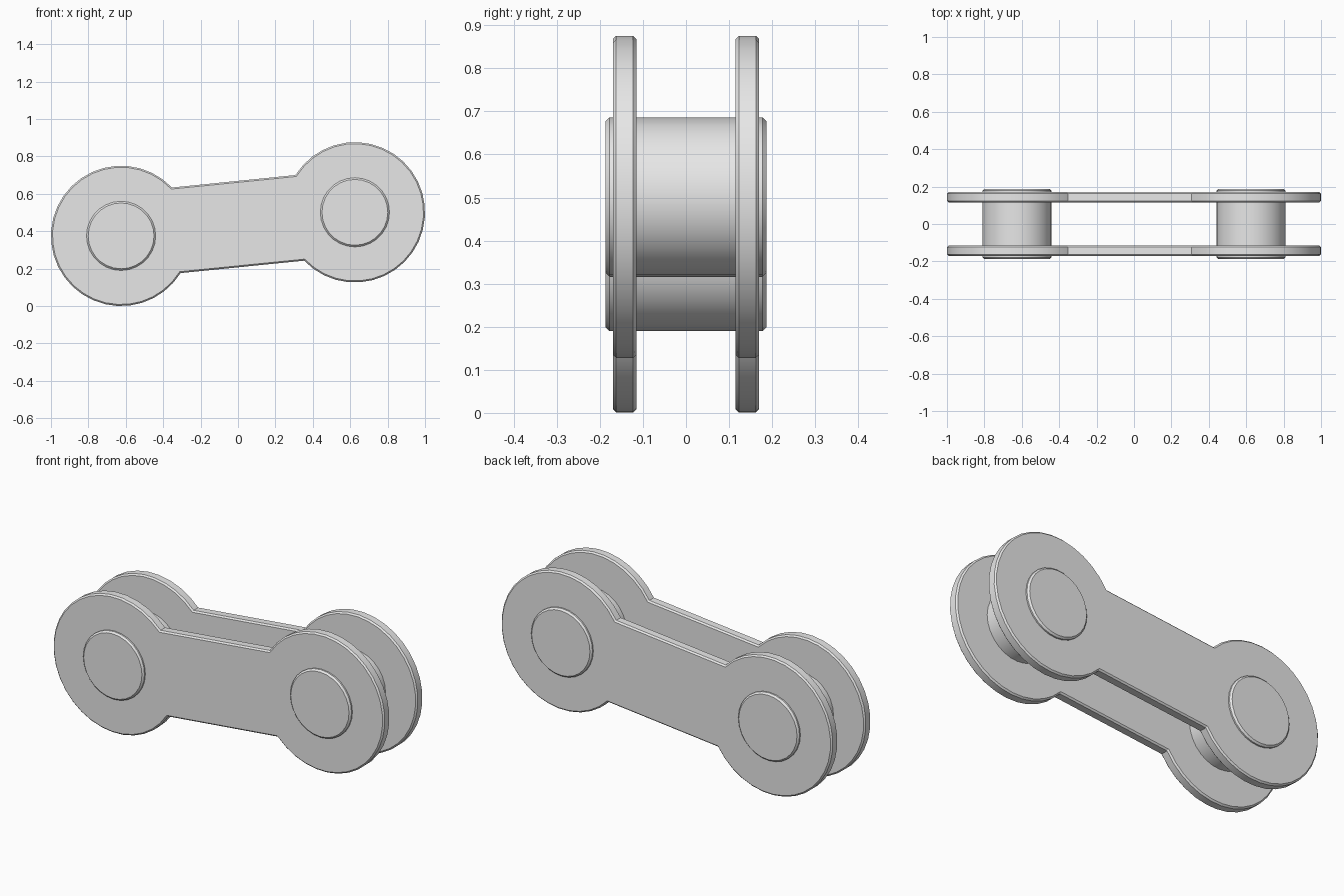
import bpy
import bmesh
from math import asin, atan2, cos, pi, radians, sin
from mathutils import Vector

cube = bpy.data.objects.get("Cube")
if cube:
    bpy.data.objects.remove(cube, do_unlink=True)

LEFT_END = Vector((0.625, 0.501))    # (x, z) of the raised eye
RIGHT_END = Vector((-0.625, 0.375))  # (x, z) of the lowered eye
EYE_RADIUS = 0.375
PIN_RADIUS = 0.185
WEB_HALF = 0.23

steel = bpy.data.materials.new("light_grey_steel")
steel.use_nodes = True
grey = (0.8, 0.8, 0.8, 1)
steel.diffuse_color = grey
steel.node_tree.nodes["Principled BSDF"].inputs["Base Color"].default_value = grey


def arc(center, radius, start, end, steps):
    """Points along an arc in the x-z plane."""
    angles = [start + (end - start) * i / steps for i in range(steps + 1)]
    return [center + radius * Vector((cos(a), sin(a))) for a in angles]


def prism(name, outline, y0, y1, bevel):
    """Extrude an x-z outline along y and chamfer its rims."""
    bm = bmesh.new()
    face = bm.faces.new([bm.verts.new((p.x, y0, p.y)) for p in outline])
    result = bmesh.ops.extrude_face_region(bm, geom=[face])
    moved = [v for v in result["geom"] if isinstance(v, bmesh.types.BMVert)]
    bmesh.ops.translate(bm, verts=moved, vec=(0, y1 - y0, 0))
    bmesh.ops.recalc_face_normals(bm, faces=bm.faces)
    rims = [e for e in bm.edges if abs(e.verts[0].co.y - e.verts[1].co.y) < 1e-5]
    bmesh.ops.bevel(bm, geom=rims, offset=bevel, segments=1, affect="EDGES")
    mesh = bpy.data.meshes.new(name)
    bm.to_mesh(mesh)
    bm.free()
    mesh.materials.append(steel)
    obj = bpy.data.objects.new(name, mesh)
    bpy.context.collection.objects.link(obj)
    bpy.ops.object.select_all(action="DESELECT")
    obj.select_set(True)
    bpy.context.view_layer.objects.active = obj
    bpy.ops.object.shade_smooth_by_angle(angle=radians(30))
    return obj


# Side plates: two round eyes joined by a straight web
axis = LEFT_END - RIGHT_END
tilt = atan2(axis.y, axis.x)
neck = asin(WEB_HALF / EYE_RADIUS)
plate = arc(LEFT_END, EYE_RADIUS, tilt - pi + neck, tilt + pi - neck, 28)
plate += arc(RIGHT_END, EYE_RADIUS, tilt + neck, tilt + 2 * pi - neck, 28)
prism("front_plate", plate, -0.17, -0.115, 0.008)
prism("back_plate", plate, 0.115, 0.17, 0.008)

# Pins: one through each pair of eyes, ends standing proud of the plates
for name, center in (("left_pin", LEFT_END), ("right_pin", RIGHT_END)):
    circle = arc(center, PIN_RADIUS, 0, 2 * pi, 28)[:-1]
    prism(name, circle, -0.187, 0.187, 0.009)
